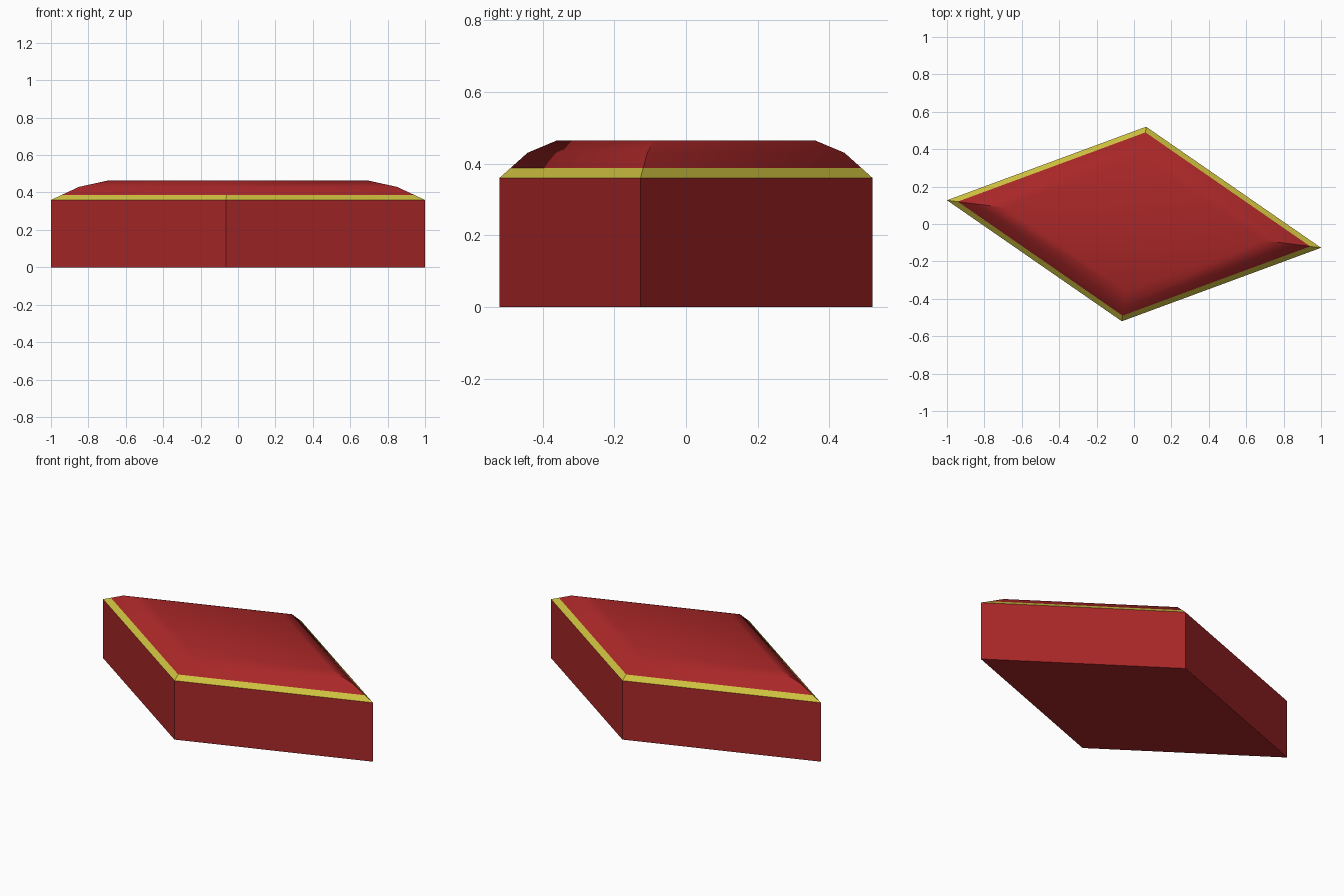
import bpy, bmesh, math

cube = bpy.data.objects.get("Cube")
if cube:
    bpy.data.objects.remove(cube, do_unlink=True)


def make_material(name, rgb):
    mat = bpy.data.materials.new(name)
    mat.use_nodes = True
    color = (*rgb, 1)
    mat.diffuse_color = color
    mat.node_tree.nodes["Principled BSDF"].inputs["Base Color"].default_value = color
    return mat


red = make_material("deep_red", (0.40, 0.02, 0.021))
yellow = make_material("mustard_yellow", (0.62, 0.53, 0.05))

# Rhombus outline: two corners and their point reflections
half = [(1.0, -0.127), (0.065, 0.52)]
outline = half + [(-x, -y) for x, y in half]

# Cross-section levels (scale, height): base, walls, trim, domed cap
WALL_TOP, TRIM_TOP = 0.36, 0.387
levels = [(1, 0), (1, WALL_TOP), (0.942, TRIM_TOP), (0.85, 0.43), (0.69, 0.465)]

bm = bmesh.new()
rings = [[bm.verts.new((x * s, y * s, z)) for x, y in outline] for s, z in levels]
bm.faces.new(rings[0][::-1])
bm.faces.new(rings[-1])
for low, high in zip(rings, rings[1:]):
    for i in range(4):
        j = (i + 1) % 4
        bm.faces.new((low[i], low[j], high[j], high[i]))
bmesh.ops.recalc_face_normals(bm, faces=bm.faces)

mesh = bpy.data.meshes.new("rhombus_block")
bm.to_mesh(mesh)
bm.free()
mesh.materials.append(red)
mesh.materials.append(yellow)
block = bpy.data.objects.new("rhombus_block", mesh)
bpy.context.collection.objects.link(block)

# Smooth cap with crisp walls
bpy.ops.object.select_all(action='DESELECT')
block.select_set(True)
bpy.context.view_layer.objects.active = block
bpy.ops.object.shade_smooth_by_angle(angle=math.radians(40))

# Yellow trim band by height; walls and trim stay flat
for face in mesh.polygons:
    face.material_index = int(WALL_TOP < face.center.z < TRIM_TOP)
    face.use_smooth = face.center.z > TRIM_TOP
